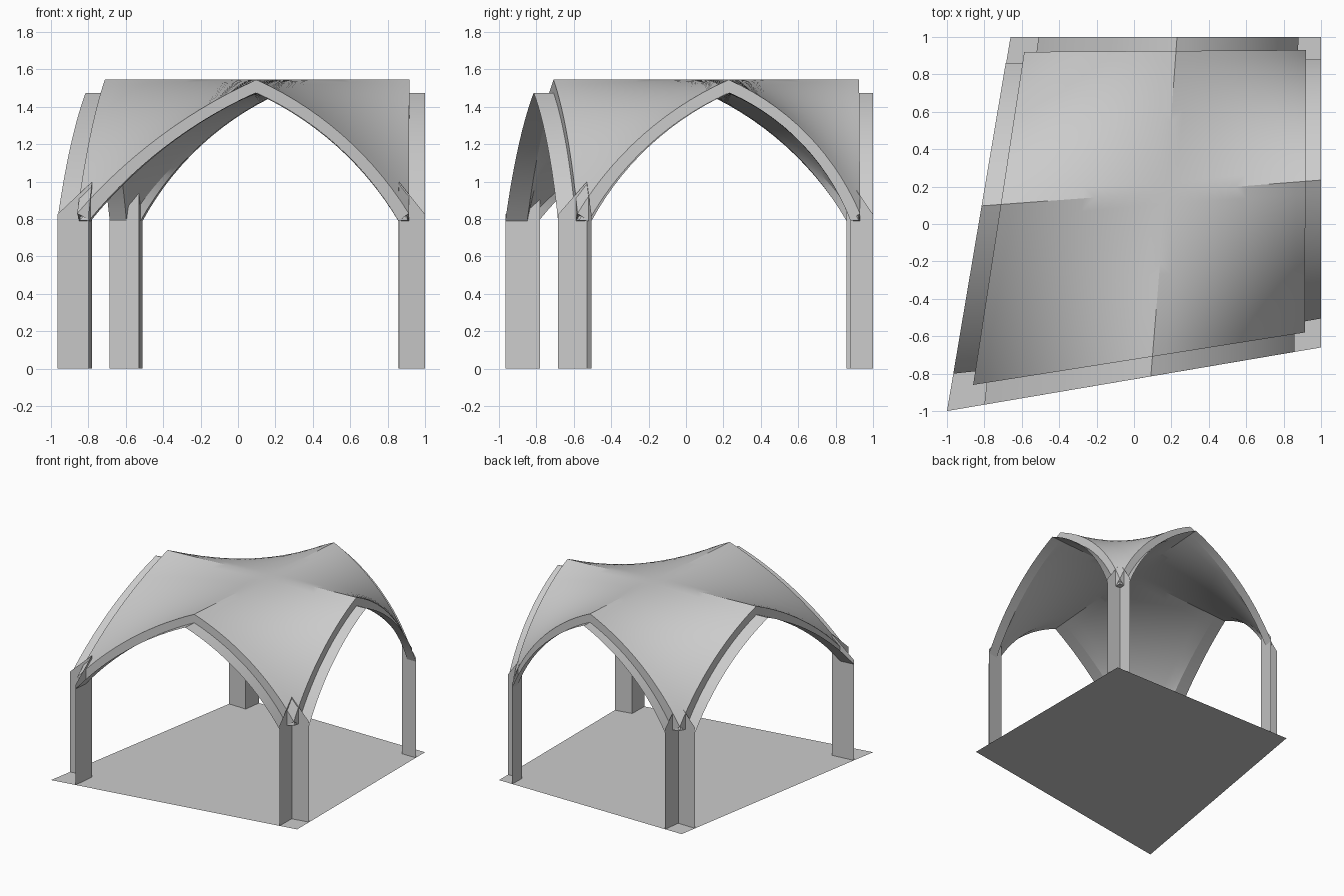
import bpy, bmesh, math
from mathutils import Vector

if "Cube" in bpy.data.objects:
    bpy.data.objects.remove(bpy.data.objects["Cube"], do_unlink=True)

stone = bpy.data.materials.new("pale_grey")
stone.use_nodes = True
GREY = (0.6, 0.6, 0.6, 1)
stone.diffuse_color = GREY
stone.node_tree.nodes["Principled BSDF"].inputs["Base Color"].default_value = GREY

V2 = lambda pts: [Vector(p) for p in pts]
# Plan points, anticlockwise from the front corner on -x
FLOOR = V2([(-1, -1), (1, -.66), (1, 1), (-.66, 1)])
FOLD = V2([(-.78, -.78), (.86, -.53), (.875, .88), (-.53, .857)])    # column folds
ROOF = V2([(-.86, -.86), (.913, -.58), (.92, .93), (-.587, .92)])    # roof top corners
# Where each arch lands on the floor edge: front, right, back, left
FEET = [V2(p) for p in ([(-.8, -.966), (.857, -.684)], [(1, -.505), (1, .88)],
                        [(.88, 1), (-.51, 1)], [(-.686, .86), (-.966, -.8)])]
CROWN = Vector((.17, .17))                                          # ridge crossing
RIDGE_ENDS = V2([(.09, -.815), (1, .235), (.23, 1), (-.815, .097)])

SPRING, SOFFIT = .79, 1.475     # heights of the arch undersides
EAVE, TOP = .83, 1.545          # heights of the roof top
APEX_SLOPE = math.radians(24)   # slope of an arch at its point
STEPS = 14                      # segments in half an arch


def cross_at(a, b, c, d):
    """Point where plan lines a-b and c-d cross."""
    r, e = b - a, d - c
    return a + r * ((c - a).cross(e) / r.cross(e))


def rib(p, q, z0, z1):
    """Circular arc from springing p up to the arch point q."""
    run, rise = (q - p).length, z1 - z0
    phi = math.atan2(rise, run)
    turn = phi - APEX_SLOPE
    radius = math.hypot(run, rise) / (2 * math.sin(turn))
    pts = []
    for k in range(STEPS + 1):
        th = phi + turn - 2 * turn * k / STEPS
        d = radius * (math.sin(phi + turn) - math.sin(th)) / run
        z = z0 + radius * (math.cos(th) - math.cos(phi + turn))
        pts.append(Vector((*p.lerp(q, d), z)))
    return pts


def half_arches(i, a, b, z0, z1):
    """Both halves of the pointed arch over side i, each from its springing."""
    m = cross_at(CROWN, RIDGE_ENDS[i], a, b)
    return rib(a, m, z0, z1), rib(b, m, z0, z1)


def whole(halves):
    return halves[0] + halves[1][-2::-1]


def loft(bm, rows):
    """Skin neighbouring rows of points."""
    grid = [[bm.verts.new(p) for p in row] for row in rows]
    for r, s in zip(grid, grid[1:]):
        for k in range(len(r) - 1):
            bm.faces.new((r[k], r[k + 1], s[k + 1], s[k]))


def web(bm, one, two, z):
    """Blended patch between two half arches and the two straight ridges."""
    n, crown = len(one) - 1, Vector((*CROWN, z))
    rows = []
    for i in range(n + 1):
        u = i / n
        rows.append([one[i] * (1 - j / n) + two[j] * (1 - u) + crown * (u * j / n)
                     - one[0] * ((1 - u) * (1 - j / n)) for j in range(n + 1)])
    loft(bm, rows)


def finish(name, bm, smooth=True):
    bmesh.ops.remove_doubles(bm, verts=bm.verts, dist=1e-4)
    bmesh.ops.recalc_face_normals(bm, faces=bm.faces)
    me = bpy.data.meshes.new(name)
    bm.to_mesh(me)
    bm.free()
    me.materials.append(stone)
    ob = bpy.data.objects.new(name, me)
    bpy.context.collection.objects.link(ob)
    if smooth:
        bpy.ops.object.select_all(action='DESELECT')
        ob.select_set(True)
        bpy.context.view_layer.objects.active = ob
        bpy.ops.object.shade_smooth_by_angle(angle=math.radians(20))
    return ob


# Floor slab
bm = bmesh.new()
bm.faces.new([bm.verts.new((*p, 0)) for p in FLOOR])
floor = finish("floor", bm, smooth=False)
if floor.data.polygons[0].normal.z < 0:
    floor.data.flip_normals()

# Arch curves on every side: roof edge, rim underside and floor-edge line
edge, under, outer = [], [], []
for i in range(4):
    j = (i + 1) % 4
    a = cross_at(FOLD[i], FEET[i][0], ROOF[i], ROOF[j])
    b = cross_at(FOLD[j], FEET[i][1], ROOF[i], ROOF[j])
    edge.append(half_arches(i, ROOF[i], ROOF[j], EAVE, TOP))
    under.append(half_arches(i, a, b, SPRING, SOFFIT))
    outer.append(half_arches(i, *FEET[i], SPRING, SOFFIT))

# Vaulted roof shell: top, soffit, vertical rims and corner caps
bm = bmesh.new()
for i in range(4):
    web(bm, edge[i - 1][1], edge[i][0], TOP)
    fold = Vector((*FOLD[i], SPRING))
    one, two = under[i - 1][1], under[i][0]
    web(bm, [fold] + one, [fold] + two, SOFFIT)
    loft(bm, [whole(under[i]), whole(edge[i])])
    bm.faces.new([bm.verts.new(p) for p in (edge[i][0][0], one[0], fold, two[0])])
finish("vault_roof", bm)

# Arch strips reaching from the rims to the floor edges
for i, side in enumerate(("front", "right", "back", "left")):
    bm = bmesh.new()
    loft(bm, [whole(under[i]), whole(outer[i])])
    finish(side + "_arch_strip", bm)

# Folded columns, each two plates with slanted tops
for i, side in enumerate(("front_right", "front_left", "back_left", "back_right")):
    bm = bmesh.new()
    a, f, b = FEET[i - 1][1], FOLD[i], FEET[i][0]
    loft(bm, [[(*a, 0), (*f, 0), (*b, 0)], [(*a, .825), (*f, 1.0), (*b, .825)]])
    finish(side + "_column", bm, smooth=False)
